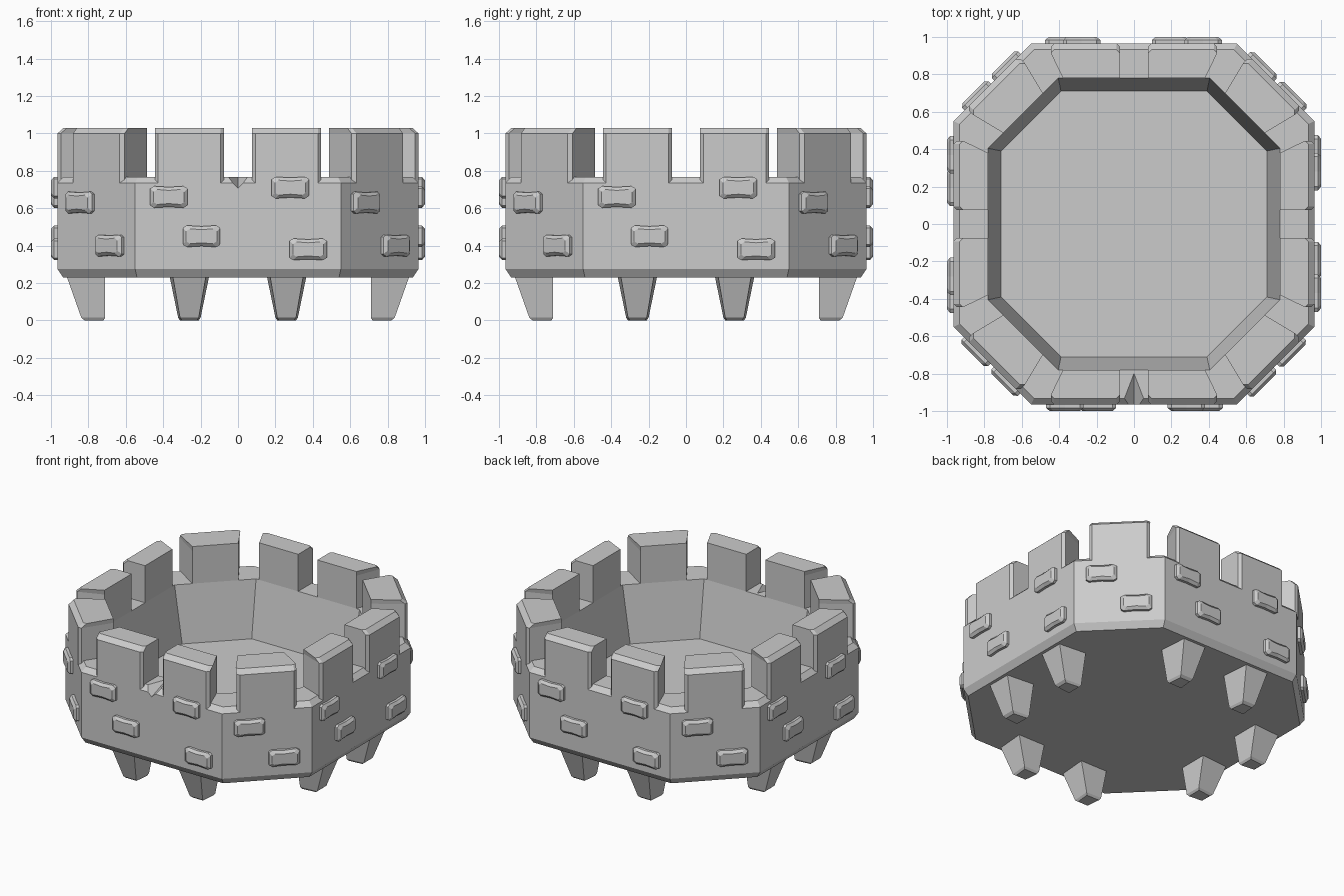
import bpy, bmesh
from math import pi, sqrt
from mathutils import Matrix, Vector

if "Cube" in bpy.data.objects:
    bpy.data.objects.remove(bpy.data.objects["Cube"])


def finish(name, bm):
    bmesh.ops.recalc_face_normals(bm, faces=bm.faces)
    me = bpy.data.meshes.new(name)
    bm.to_mesh(me)
    bm.free()
    ob = bpy.data.objects.new(name, me)
    bpy.context.collection.objects.link(ob)
    return ob


def loft(name, rings, turn=0.0, first=False, last=True):
    """Skin equal-sized rings of points, cap the wanted ends, turn about z."""
    bm = bmesh.new()
    rot = Matrix.Rotation(turn, 3, 'Z')
    loops = [[bm.verts.new(rot @ Vector(p)) for p in r] for r in rings]
    n = len(loops[0])
    for a, b in zip(loops, loops[1:]):
        for i in range(n):
            j = (i + 1) % n
            bm.faces.new((a[i], a[j], b[j], b[i]))
    if first:
        bm.faces.new(loops[0])
    if last:
        bm.faces.new(loops[-1])
    return finish(name, bm)


def octagon(a, c, z):
    return [(c, -a, z), (a, -c, z), (a, c, z), (c, a, z),
            (-c, a, z), (-a, c, z), (-a, -c, z), (-c, -a, z)]


# Octagonal basin: chamfered base, outer wall, rim, sloping inside and floor
wall = loft("basin_wall", [octagon(*p) for p in (
    (.935, .54, .23), (.965, .55, .275), (.965, .55, .735), (.932, .535, .768),
    (.78, .405, .768), (.71, .39, .375))], first=True)

# Chipped notch in the front gap
notch = bmesh.new()
for p in ((-.085, -1.0, .775), (.085, -1.0, .775), (0, -1.0, .695), (0, -.78, .775)):
    notch.verts.new(p)
bmesh.ops.convex_hull(notch, input=notch.verts)
cutter = finish("notch_cutter", notch)
cutter.hide_render = True
cutter.hide_set(True)
mod = wall.modifiers.new("chip", 'BOOLEAN')
mod.operation = 'DIFFERENCE'
mod.solver = 'EXACT'
mod.object = cutter


def merlon(name, o0, o1, i0, i1, outer, inner, turn):
    """Battlement block facing -y: outer edge o0..o1, inner edge i0..i1."""
    def ring(z, inset):
        b = .018
        return [(o0 + b, -outer + inset, z), (o1 - b, -outer + inset, z),
                (o1, -outer + inset + b, z), (i1, -inner, z),
                (i0, -inner, z), (o0, -outer + inset + b, z)]
    loft(name, [ring(.735, 0), ring(1.0, 0), ring(1.03, .033)], turn)


def brick(name, x, z, wall_y, turn):
    """Raised stone with a slightly waisted outline."""
    outline = [(-.1, -.045), (-.08, -.058), (0, -.053), (.08, -.058), (.1, -.045),
               (.1, .045), (.08, .058), (0, .053), (-.08, .058), (-.1, .045)]

    def ring(k, y):
        return [(x + u - k * (1 if u > 0 else -1 if u < 0 else 0), -y,
                 z + v - k * (1 if v > 0 else -1)) for u, v in outline]
    loft(name, [ring(0, wall_y - .003), ring(0, wall_y + .018), ring(.018, wall_y + .034)], turn)


def foot(name, x, turn):
    """Tapered peg with a vertical inner face."""
    def ring(w, wi, outer, z, inner=.71):
        return [(x - w, -outer, z), (x + w, -outer, z), (x + wi, -inner, z), (x - wi, -inner, z)]
    loft(name, [ring(.04, .05, .82, 0, .72), ring(.05, .06, .838, .015),
                ring(.088, .105, .915, .233)], turn, first=True, last=False)


# Repeat every part on the four long sides and the four corner sides
diag_out, diag_in = (.965 + .55) / sqrt(2), (.78 + .405) / sqrt(2)
for k in range(4):
    t = k * pi / 2
    d = t + pi / 4
    merlon(f"merlon_left_{k}", -.445, -.075, -.38, -.075, .965, .78, t)
    merlon(f"merlon_right_{k}", .075, .445, .075, .38, .965, .78, t)
    merlon(f"merlon_corner_{k}", -.195, .195, -.15, .15, diag_out, diag_in, d)
    for i, (x, z) in enumerate(((-.37, .66), (-.195, .45), (.28, .71), (.375, .38))):
        brick(f"side_brick_{k}_{i}", x, z, .965, t)
    for i, (x, z) in enumerate(((-.115, .63), (.11, .40))):
        brick(f"corner_brick_{k}_{i}", x, z, diag_out, d)
    for i, x in enumerate((-.26, .26)):
        foot(f"foot_{k}_{i}", x, t)
